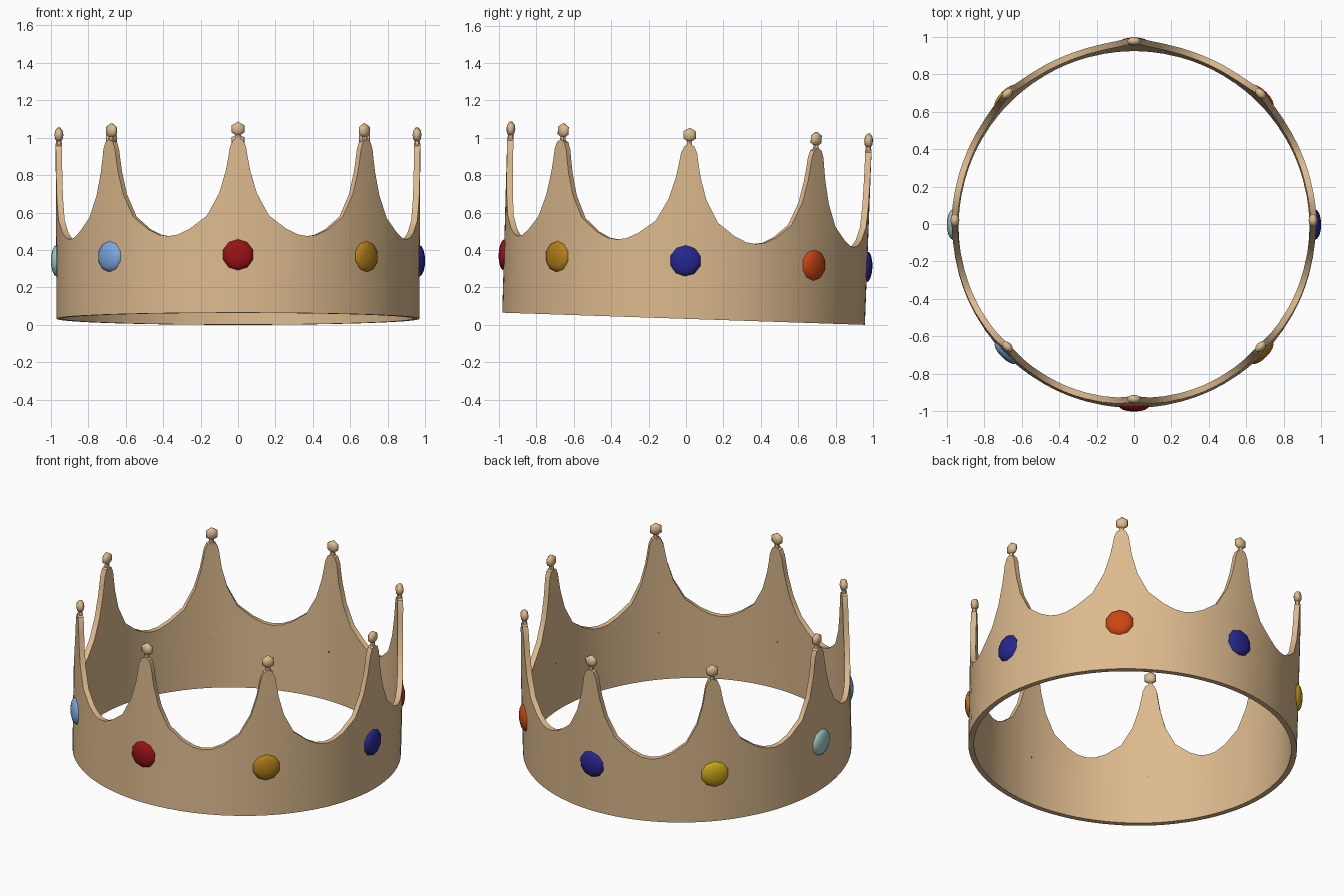
import bpy, bmesh, math
from mathutils import Matrix

if "Cube" in bpy.data.objects:
    bpy.data.objects.remove(bpy.data.objects["Cube"])

SPIKES = 8
STEP = 2 * math.pi / SPIKES
R_OUT, R_IN = 0.97, 0.937
# Whole crown leans back slightly, resting on its rear edge
TILT = Matrix.Translation((0, -0.013, 0.0325)) @ Matrix.Rotation(-0.0335, 4, 'X')


def material(name, rgb):
    m = bpy.data.materials.new(name)
    m.diffuse_color = (*rgb, 1)
    m.use_nodes = True
    m.node_tree.nodes["Principled BSDF"].inputs["Base Color"].default_value = m.diffuse_color
    return m


def finish(name, bm, mat, angle):
    bmesh.ops.recalc_face_normals(bm, faces=bm.faces)
    bm.transform(TILT)
    mesh = bpy.data.meshes.new(name)
    bm.to_mesh(mesh)
    bm.free()
    mesh.materials.append(mat)
    ob = bpy.data.objects.new(name, mesh)
    bpy.context.collection.objects.link(ob)
    bpy.ops.object.select_all(action='DESELECT')
    ob.select_set(True)
    bpy.context.view_layer.objects.active = ob
    bpy.ops.object.shade_smooth_by_angle(angle=math.radians(angle))
    return ob


def on_ring(i, radius, z):
    """Frame on the ring at spike i: local z points outward, local x along the ring."""
    return (Matrix.Rotation(i * STEP, 4, 'Z') @ Matrix.Translation((0, -radius, z))
            @ Matrix.Rotation(math.pi / 2, 4, 'X'))


gold = material("tan_gold", (0.72, 0.49, 0.27))

# Band with spikes: half profile (distance along ring, height), mirrored and repeated
half = [(0, .937), (.027, .922), (.043, .885), (.052, .83), (.065, .76), (.10, .64),
        (.165, .52), (.257, .45), (.32, .42), (.371, .412)]
half = [(math.asin(x / R_OUT), z) for x, z in half]
half[-1] = (STEP / 2, half[-1][1])
period = [(-a, z) for a, z in reversed(half[1:-1])] + half
columns = [(i * STEP + a, z) for i in range(SPIKES) for a, z in period]

bm = bmesh.new()
rows = []
for a, z in columns:
    s, c = math.sin(a), -math.cos(a)
    flare = 0.005 * z
    rows.append([bm.verts.new((r * s, r * c, h)) for r, h in (
        (R_OUT, 0), (R_OUT + flare, z), (R_IN + flare, z), (R_IN, 0))])
for k, p in enumerate(rows):
    q = rows[(k + 1) % len(rows)]
    for j in range(4):
        n = (j + 1) % 4
        bm.faces.new((p[j], q[j], q[n], p[n]))
finish("crown_band", bm, gold, 35)

# Flattened beads on short necks at the spike tips
for i in range(SPIKES):
    bm = bmesh.new()
    bmesh.ops.create_uvsphere(bm, u_segments=6, v_segments=5, radius=1,
                              matrix=on_ring(i, 0.957, 0.983) @ Matrix.Diagonal((.041, .041, .024, 1)))
    bmesh.ops.create_cone(bm, cap_ends=True, segments=6, radius1=.017, radius2=.013, depth=.045,
                          matrix=Matrix.Rotation(i * STEP, 4, 'Z') @ Matrix.Translation((0, -0.957, 0.942)))
    finish(f"tip_bead_{i + 1}", bm, gold, 50)

# Oval jewels around the band, anticlockwise from the front
blue = material("deep_blue", (0.02, 0.02, 0.28))
jewels = [material("ruby_red", (0.32, 0.006, 0.008)), material("amber", (0.46, 0.21, 0.01)),
          blue, material("orange", (0.60, 0.06, 0.006)), blue,
          material("yellow", (0.62, 0.39, 0.01)), material("pale_teal", (0.36, 0.62, 0.58)),
          material("sky_blue", (0.20, 0.39, 0.78))]
for i, mat in enumerate(jewels):
    bm = bmesh.new()
    bmesh.ops.create_uvsphere(bm, u_segments=10, v_segments=8, radius=1,
                              matrix=on_ring(i, 0.969, 0.31) @ Matrix.Diagonal((.084, .084, .031, 1)))
    finish(f"jewel_{i + 1}", bm, mat, 40)
